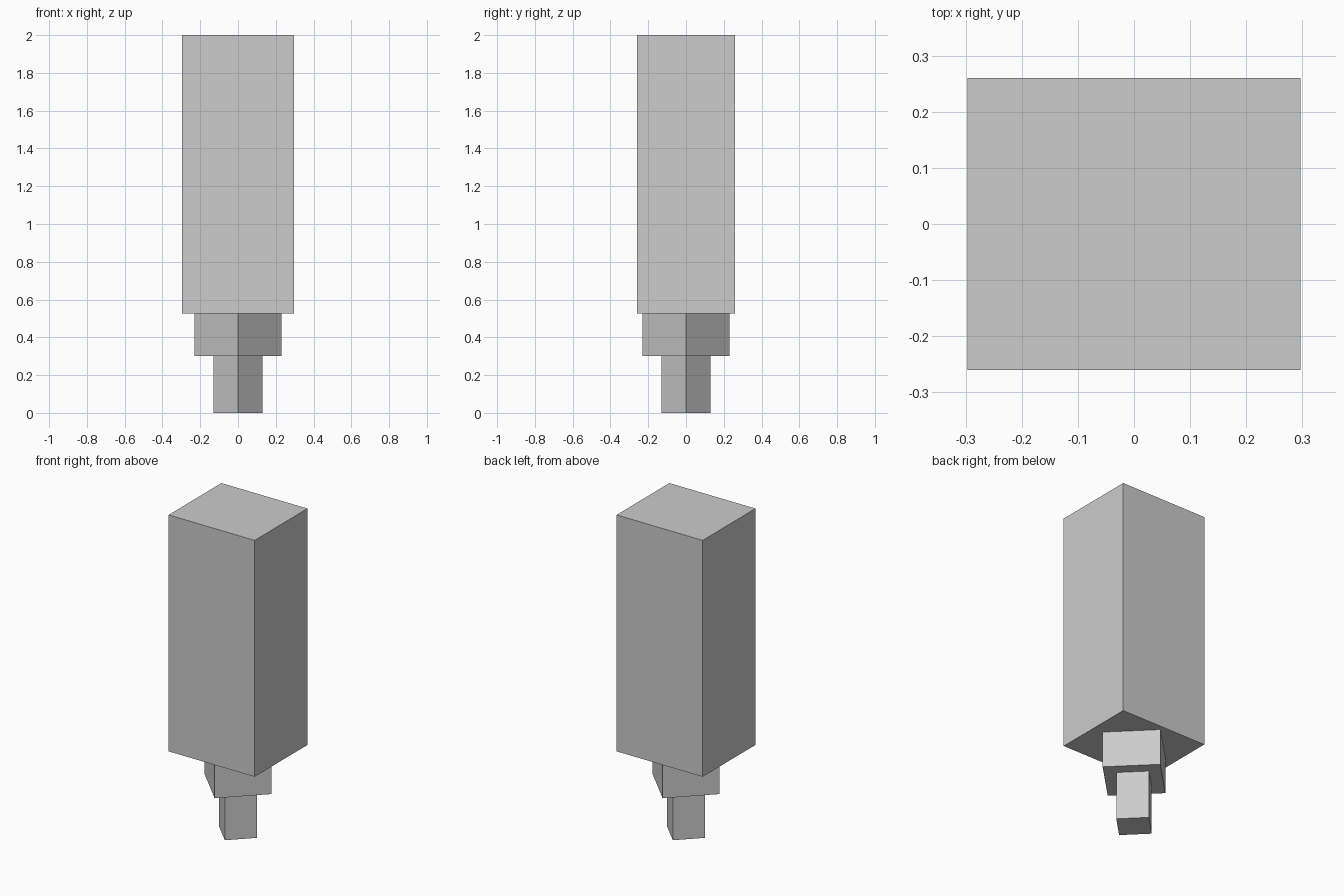
import bpy
import math

# Remove the default cube
old = bpy.data.objects.get("Cube")
if old:
    bpy.data.objects.remove(old, do_unlink=True)

# Single flat grey
GREY = (0.6, 0.6, 0.6, 1.0)
grey = bpy.data.materials.new("plain grey")
grey.use_nodes = True
grey.diffuse_color = GREY
grey.node_tree.nodes["Principled BSDF"].inputs["Base Color"].default_value = GREY


def block(name, width, depth, bottom, top, turn=0):
    """Box standing between two heights, turned about the vertical axis."""
    bpy.ops.mesh.primitive_cube_add(size=1, location=(0, 0, (bottom + top) / 2))
    obj = bpy.context.object
    obj.name = name
    obj.scale = (width, depth, top - bottom)
    obj.rotation_euler.z = math.radians(turn)
    obj.data.materials.append(grey)
    return obj


# Tall body on two square blocks set corner-first
stem_side = 0.13 * math.sqrt(2)
collar_side = 0.23 * math.sqrt(2)
block("stem", stem_side, stem_side, 0, 0.3, 45)
block("collar", collar_side, collar_side, 0.3, 0.525, 45)
block("body", 0.594, 0.52, 0.525, 2)
